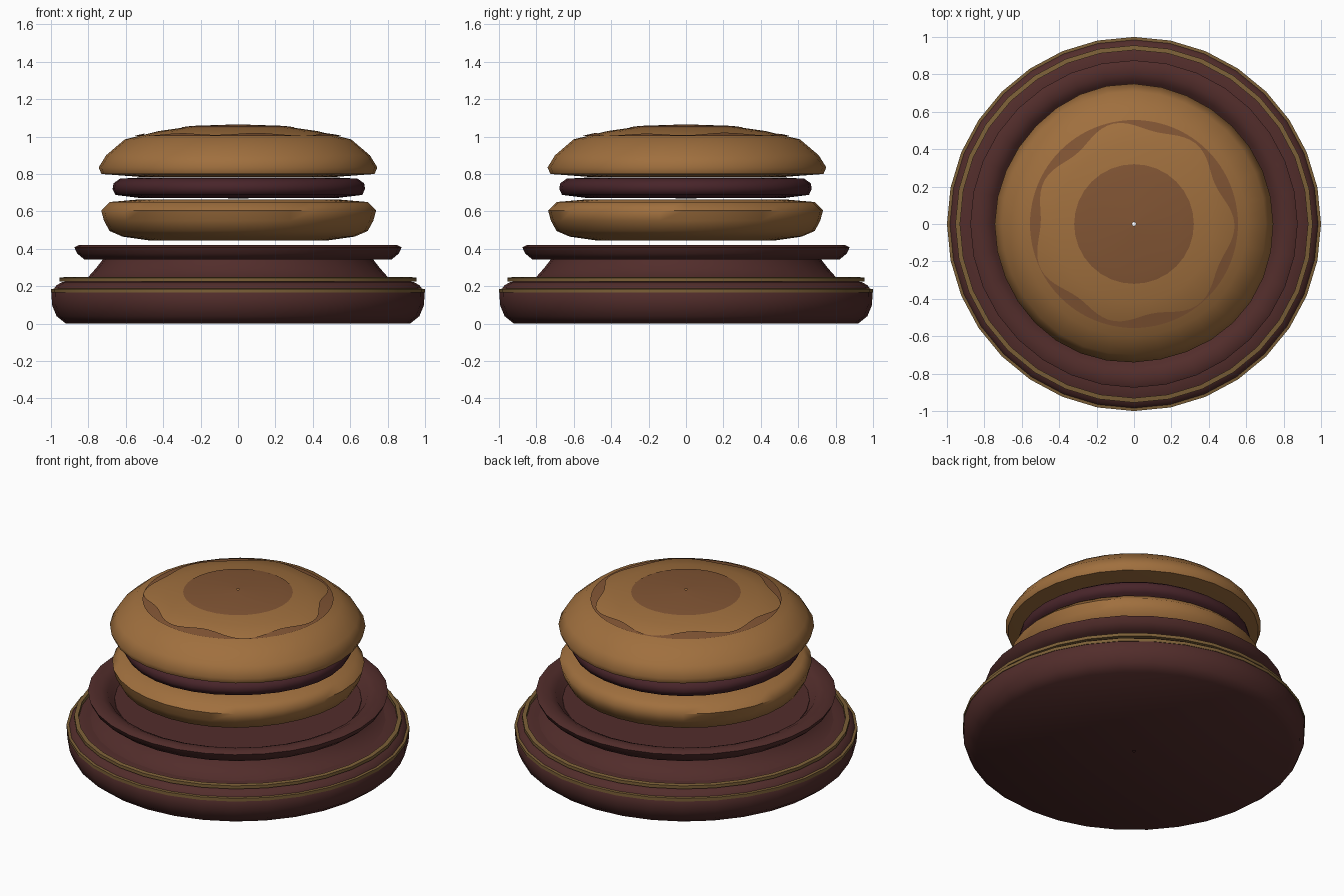
import bpy, bmesh, math

if "Cube" in bpy.data.objects:
    bpy.data.objects.remove(bpy.data.objects["Cube"])

SIDES = 32
HOLE = 0.01   # tiny pinhole on the axis


def material(name, rgb):
    m = bpy.data.materials.new(name)
    m.diffuse_color = (*rgb, 1)
    m.use_nodes = True
    m.node_tree.nodes["Principled BSDF"].inputs["Base Color"].default_value = m.diffuse_color
    return m


WOOD = material("dark_brown", (0.084, 0.026, 0.024))
FILL = material("filling_plum", (0.065, 0.018, 0.023))
GOLD = material("dull_gold", (0.20, 0.115, 0.038))
BISCUIT = material("biscuit", (0.35, 0.16, 0.048))
TOAST = material("toasted", (0.22, 0.09, 0.034))


def finish(name, bm, mat, angle=40):
    bmesh.ops.recalc_face_normals(bm, faces=bm.faces)
    me = bpy.data.meshes.new(name)
    bm.to_mesh(me)
    bm.free()
    me.materials.append(mat)
    ob = bpy.data.objects.new(name, me)
    bpy.context.collection.objects.link(ob)
    bpy.ops.object.select_all(action='DESELECT')
    ob.select_set(True)
    bpy.context.view_layer.objects.active = ob
    bpy.ops.object.shade_smooth_by_angle(angle=math.radians(angle))
    return ob


def lathe(name, profile, mat, closed=False, wobble=0.0, phase=0.0, angle=40):
    """Spin (radius, height) points round z, with an optional hand-made wobble."""
    bm = bmesh.new()
    rings = []
    for r, z in profile:
        ring = []
        for i in range(SIDES):
            a = 2 * math.pi * i / SIDES
            k = 1 + wobble * (math.sin(3 * a + phase) + 0.6 * math.sin(5 * a + 2 * phase))
            k = k if r > 0.1 else 1
            ring.append(bm.verts.new((r * k * math.cos(a), r * k * math.sin(a), z)))
        rings.append(ring)
    pairs = list(zip(rings, rings[1:]))
    if closed:
        pairs.append((rings[-1], rings[0]))
    for lo, hi in pairs:
        for i in range(SIDES):
            j = (i + 1) % SIDES
            bm.faces.new((lo[i], lo[j], hi[j], hi[i]))
    return finish(name, bm, mat, angle)


# Stepped stand
lathe("base", [(HOLE, 0), (0.92, 0), (0.97, 0.04), (0.995, 0.10), (0.997, 0.17),
               (0.97, 0.205), (0.94, 0.222), (0.88, 0.23), (HOLE, 0.23)], WOOD)
lathe("base_trim", [(0.98, 0.165), (1.0, 0.165), (1.0, 0.185), (0.97, 0.188)], GOLD, closed=True)
lathe("upper_trim", [(0.93, 0.225), (0.955, 0.225), (0.955, 0.245), (0.93, 0.248)], GOLD, closed=True)
lathe("pedestal", [(HOLE, 0.23), (0.86, 0.232), (0.80, 0.25), (0.76, 0.295), (0.725, 0.34),
                   (0.72, 0.36), (HOLE, 0.36)], WOOD)
lathe("tray_rim", [(0.70, 0.342), (0.82, 0.342), (0.86, 0.375), (0.875, 0.408), (0.85, 0.42),
                   (0.80, 0.418), (0.76, 0.40), (0.735, 0.365)], WOOD, closed=True)

# Sandwich layers, each slightly uneven
lathe("lower_biscuit", [(HOLE, 0.445), (0.48, 0.445), (0.62, 0.465), (0.69, 0.495), (0.72, 0.55),
                        (0.735, 0.605), (0.69, 0.65), (0.53, 0.664), (HOLE, 0.664)],
      BISCUIT, wobble=0.006, phase=0.4, angle=60)
lathe("filling", [(HOLE, 0.67), (0.53, 0.672), (0.66, 0.688), (0.675, 0.72), (0.67, 0.75),
                  (0.635, 0.775), (0.50, 0.782), (HOLE, 0.782)],
      FILL, wobble=0.006, phase=1.5, angle=60)
DOME = [(0.745, 0.835), (0.705, 0.90), (0.605, 0.985), (0.42, 1.03), (0.25, 1.054), (HOLE, 1.062)]
lathe("top_biscuit", [(HOLE, 0.785), (0.53, 0.785), (0.73, 0.80)] + DOME,
      BISCUIT, wobble=0.006, phase=2.6, angle=60)


def dome_height(r):
    for (r1, z1), (r0, z0) in zip(DOME, DOME[1:]):
        if r0 <= r <= r1:
            return z0 + (z1 - z0) * (r - r0) / (r1 - r0)
    return DOME[-1][1]


# Toasted patches lying just above the dome
lathe("toasted_centre", [(r, dome_height(r) + 0.003) for r in (0.32, 0.25, HOLE)], TOAST)

bm = bmesh.new()
N = 96
loops = []
for i in range(N):
    a = 2 * math.pi * i / N
    r_in = 0.518 + 0.024 * math.cos(7 * a) + 0.012 * math.cos(3 * a + 2)
    loops.append([bm.verts.new((r * math.cos(a), r * math.sin(a), dome_height(r) + 0.006))
                  for r in (r_in, 0.556)])
for i in range(N):
    p, q = loops[i], loops[(i + 1) % N]
    bm.faces.new((p[0], p[1], q[1], q[0]))
finish("toasted_ring", bm, TOAST)
